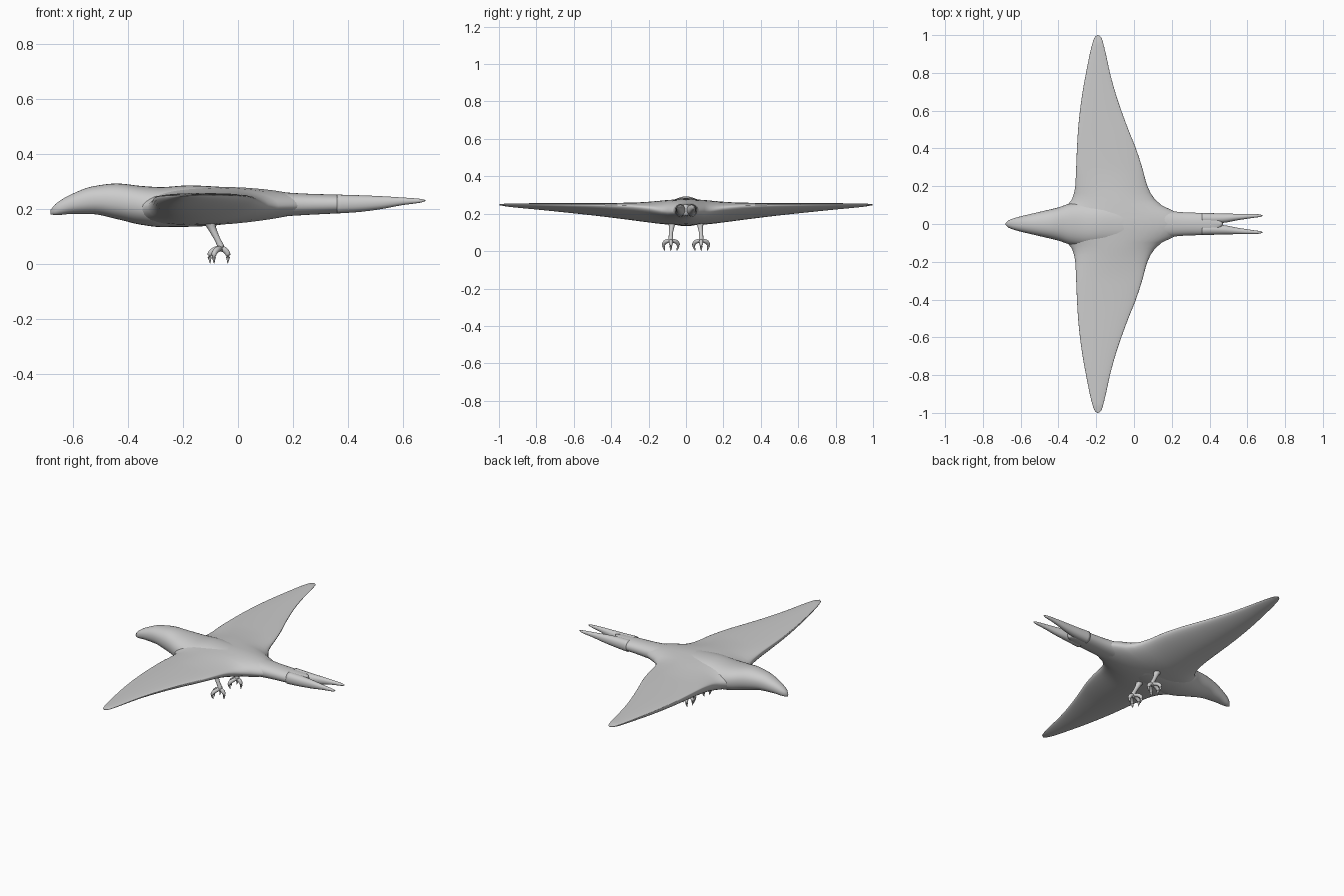
import bpy, bmesh, math
from mathutils import Vector

if "Cube" in bpy.data.objects:
    bpy.data.objects.remove(bpy.data.objects["Cube"])

grey = bpy.data.materials.new("plain grey")
grey.diffuse_color = (0.6, 0.6, 0.6, 1)
grey.use_nodes = True
grey.node_tree.nodes["Principled BSDF"].inputs["Base Color"].default_value = grey.diffuse_color


def smooth_table(rows):
    """Monotone cubic interpolation through rows of (t, a, b, ...)."""
    n = len(rows)

    def slope(i, k):
        if i == 0 or i == n - 1:
            a, b = (0, 1) if i == 0 else (n - 2, n - 1)
            return (rows[b][k] - rows[a][k]) / (rows[b][0] - rows[a][0])
        d0 = (rows[i][k] - rows[i - 1][k]) / (rows[i][0] - rows[i - 1][0])
        d1 = (rows[i + 1][k] - rows[i][k]) / (rows[i + 1][0] - rows[i][0])
        return 0 if d0 * d1 <= 0 else 2 * d0 * d1 / (d0 + d1)

    def value(t):
        i = 0
        while i < n - 2 and t > rows[i + 1][0]:
            i += 1
        h = rows[i + 1][0] - rows[i][0]
        u = (t - rows[i][0]) / h
        return [(2*u**3 - 3*u**2 + 1) * rows[i][k] + (u**3 - 2*u**2 + u) * h * slope(i, k)
                + (3*u**2 - 2*u**3) * rows[i + 1][k] + (u**3 - u**2) * h * slope(i + 1, k)
                for k in range(1, len(rows[0]))]
    return value


def loft(name, rings):
    bm = bmesh.new()
    loops = [[bm.verts.new(p) for p in ring] for ring in rings]
    m = len(loops[0])
    for a, b in zip(loops, loops[1:]):
        for j in range(m):
            bm.faces.new((a[j], a[(j + 1) % m], b[(j + 1) % m], b[j]))
    bm.faces.new(loops[0])
    bm.faces.new(loops[-1])
    bmesh.ops.recalc_face_normals(bm, faces=bm.faces)
    mesh = bpy.data.meshes.new(name)
    bm.to_mesh(mesh)
    bm.free()
    mesh.materials.append(grey)
    for p in mesh.polygons:
        p.use_smooth = True
    ob = bpy.data.objects.new(name, mesh)
    bpy.context.collection.objects.link(ob)
    return ob


def angles(n):
    return [2 * math.pi * i / n for i in range(n)]


def power(v, p):
    return math.copysign(abs(v) ** p, v)


# Height profile of body and tail: x, top, bottom
height = smooth_table([
    (-0.68, 0.197, 0.18), (-0.66, 0.22, 0.177), (-0.6, 0.255, 0.182), (-0.53, 0.281, 0.181),
    (-0.44, 0.292, 0.163), (-0.35, 0.283, 0.142), (-0.28, 0.279, 0.134), (-0.18, 0.285, 0.135),
    (-0.08, 0.281, 0.14), (0.0, 0.274, 0.156), (0.1, 0.265, 0.168), (0.25, 0.255, 0.178),
    (0.42, 0.25, 0.187), (0.5, 0.247, 0.196), (0.6, 0.241, 0.214), (0.665, 0.236, 0.223),
    (0.68, 0.232, 0.228)])

# Body with head and tail base
width = smooth_table([
    (-0.68, 0.004), (-0.67, 0.016), (-0.64, 0.029), (-0.5, 0.064), (-0.4, 0.088), (-0.34, 0.108),
    (-0.25, 0.12), (-0.05, 0.118), (0.1, 0.095), (0.18, 0.071), (0.28, 0.061), (0.41, 0.057),
    (0.45, 0.035), (0.47, 0.004)])
rings = []
for i in range(73):
    x = -0.68 + 1.15 * i / 72
    (top, bot), (w,) = height(x), width(x)
    mid, half = (top + bot) / 2, (top - bot) / 2
    rings.append([(x, w * power(math.cos(a), 0.9), mid + half * power(math.sin(a), 0.9))
                  for a in angles(32)])
loft("body", rings)

# Forked tail: x, centre offset, half width
fork = smooth_table([
    (0.36, 0.03, 0.029), (0.42, 0.029, 0.028), (0.48, 0.031, 0.024), (0.55, 0.037, 0.017),
    (0.62, 0.042, 0.011), (0.665, 0.044, 0.007), (0.68, 0.044, 0.002)])
for side, label in ((-1, "right"), (1, "left")):
    rings = []
    for i in range(25):
        x = 0.36 + 0.32 * i / 24
        (top, bot), (c, w) = height(x), fork(x)
        mid, half = (top + bot) / 2, (top - bot) / 2
        rings.append([(x, side * c + w * math.cos(a), mid + half * power(math.sin(a), 0.85))
                      for a in angles(20)])
    loft("tail_fork_" + label, rings)

# Wings: y, leading x, trailing x
plan = smooth_table([
    (0, -0.43, 0.28), (0.06, -0.40, 0.225), (0.1, -0.352, 0.145), (0.14, -0.324, 0.103),
    (0.2, -0.311, 0.071), (0.3, -0.306, 0.043), (0.4, -0.302, 0.01), (0.5, -0.296, -0.03),
    (0.6, -0.286, -0.067), (0.7, -0.272, -0.1), (0.8, -0.254, -0.127), (0.9, -0.234, -0.149),
    (0.96, -0.219, -0.164), (0.99, -0.207, -0.175), (1.0, -0.194, -0.188)])
# y, top, bottom, leading edge z, trailing edge z
thick = smooth_table([
    (0, 0.28, 0.142, 0.215, 0.212), (0.1, 0.273, 0.146, 0.205, 0.212),
    (0.2, 0.264, 0.157, 0.225, 0.23), (0.3, 0.259, 0.17, 0.237, 0.241),
    (0.5, 0.257, 0.194, 0.243, 0.248), (0.8, 0.256, 0.224, 0.247, 0.25),
    (0.95, 0.255, 0.238, 0.248, 0.249), (1.0, 0.25, 0.246, 0.248, 0.248)])
rings = []
for i in range(-48, 49):
    y = math.sin(i / 48 * math.pi / 2)
    lead, trail = plan(abs(y))
    top, bot, zl, zt = thick(abs(y))
    ring = []
    for a in angles(40):
        c, s = math.cos(a), math.sin(a)
        base = zl + (zt - zl) * (c + 1) / 2
        mean = (zl + zt) / 2
        z = base + (s * (top - mean) if s > 0 else s * (mean - bot) * (1 - 0.3 * c))
        ring.append(((lead + trail) / 2 + (trail - lead) / 2 * c, y, z))
    rings.append(ring)
loft("wings", rings)


def tube(name, points, radii):
    """Tapered tube that follows a smooth path."""
    path = smooth_table([(i, *p, r) for i, (p, r) in enumerate(zip(points, radii))])
    steps = 4 * (len(points) - 1)
    samples = [path(i / 4) for i in range(steps + 1)]
    rings = []
    for i, (x, y, z, r) in enumerate(samples):
        a, b = samples[max(i - 1, 0)], samples[min(i + 1, steps)]
        q = (Vector(b[:3]) - Vector(a[:3])).to_track_quat('Z', 'Y')
        rings.append([Vector((x, y, z)) + q @ Vector((r * math.cos(t), r * math.sin(t), 0))
                      for t in angles(10)])
    loft(name, rings)


# Legs and clawed feet
for side, label in ((-1, "right"), (1, "left")):
    y = 0.081 * side
    tube("leg_" + label,
         [(-0.108, 0.074 * side, 0.165), (-0.092, 0.077 * side, 0.125), (-0.075, y, 0.09),
          (-0.062, y, 0.06), (-0.064, y, 0.045)],
         [0.024, 0.014, 0.011, 0.013, 0.009])
    for toe, (dx, dy) in enumerate(((-0.04, 0.0), (-0.025, 0.04), (-0.025, -0.04), (0.027, 0.0))):
        tube("toe_%s_%d" % (label, toe + 1),
             [(-0.063, y, 0.058), (-0.063 + dx * 0.55, y + dy * 0.65, 0.051),
              (-0.063 + dx, y + dy, 0.032), (-0.063 + dx * 0.95, y + dy * 0.8, 0.002)],
             [0.009, 0.011, 0.009, 0.001])
